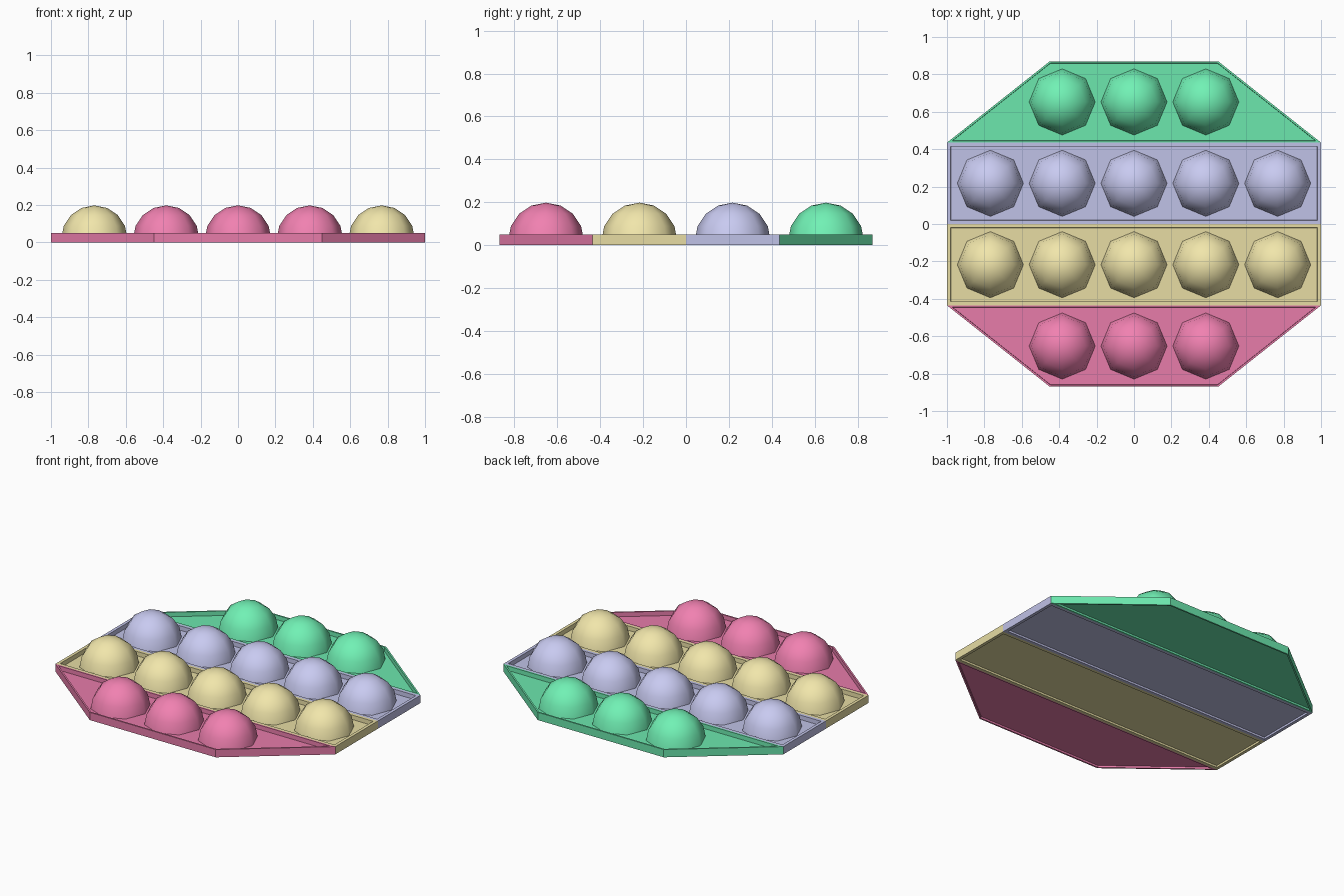
import bpy, bmesh

if "Cube" in bpy.data.objects:
    bpy.data.objects.remove(bpy.data.objects["Cube"])

HEIGHT = 0.05            # tray rim height
FLOOR, UNDER = 0.022, 0.012   # recessed panel top and underside
ROW, PITCH, R = 0.435, 0.384, 0.177


def material(name, rgb):
    m = bpy.data.materials.new(name)
    m.diffuse_color = (*rgb, 1)
    m.use_nodes = True
    m.node_tree.nodes["Principled BSDF"].inputs["Base Color"].default_value = m.diffuse_color
    return m


def add_object(name, bm, mat):
    me = bpy.data.meshes.new(name)
    bm.to_mesh(me)
    bm.free()
    me.materials.append(mat)
    ob = bpy.data.objects.new(name, me)
    bpy.context.collection.objects.link(ob)
    return ob


def tray(name, outline, rim, mat):
    """Prism with a rimmed recess on its top and its underside."""
    bm = bmesh.new()
    bottom = bm.faces.new([bm.verts.new((x, y, 0)) for x, y in outline])
    ext = bmesh.ops.extrude_face_region(bm, geom=[bottom], use_keep_orig=True)["geom"]
    top = next(g for g in ext if isinstance(g, bmesh.types.BMFace))
    bmesh.ops.translate(bm, verts=top.verts[:], vec=(0, 0, HEIGHT))
    bmesh.ops.recalc_face_normals(bm, faces=bm.faces[:])
    for face, dz in ((top, FLOOR - HEIGHT), (bottom, UNDER)):
        # rim, then a second zero-width inset that is sunk to form the walls
        bmesh.ops.inset_region(bm, faces=[face], thickness=rim, use_even_offset=True)
        bmesh.ops.inset_region(bm, faces=[face], thickness=0.001, use_even_offset=True)
        bmesh.ops.translate(bm, verts=face.verts[:], vec=(0, 0, dz))
    return add_object(name, bm, mat)


def dome(name, x, y, mat):
    """Eight-sided smooth half sphere standing on the panel."""
    bm = bmesh.new()
    bmesh.ops.create_uvsphere(bm, u_segments=8, v_segments=8, radius=R)
    bmesh.ops.delete(bm, geom=[v for v in bm.verts if v.co.z < -0.001], context='VERTS')
    for f in bm.faces:
        f.smooth = True
    ob = add_object(name, bm, mat)
    ob.location = (x, y, 0.021)


# outlines: long middle rows and tapered end rows
def middle(s):
    return [(-1, 0), (1, 0), (1, s * ROW), (-1, s * ROW)]


def end(s):
    return [(-1, s * ROW), (1, s * ROW), (0.45, s * 2 * ROW), (-0.45, s * 2 * ROW)]


rows = [
    ("front_row", end(-1), 0.010, -1.5, 3, (0.80, 0.20, 0.40)),
    ("front_middle_row", middle(-1), 0.02, -0.5, 5, (0.80, 0.72, 0.37)),
    ("back_middle_row", middle(1), 0.02, 0.5, 5, (0.53, 0.54, 0.80)),
    ("back_row", end(1), 0.010, 1.5, 3, (0.15, 0.80, 0.42)),
]

for name, outline, rim, k, count, rgb in rows:
    # tray strip
    tray(name + "_tray", outline, rim, material(name + "_tray_colour", rgb))
    # domes, slightly brighter than their strip
    bright = material(name + "_dome_colour", tuple(min(1, c * 1.1) for c in rgb))
    for i in range(count):
        dome(f"{name}_dome_{i + 1}", (i - (count - 1) / 2) * PITCH, k * ROW, bright)
